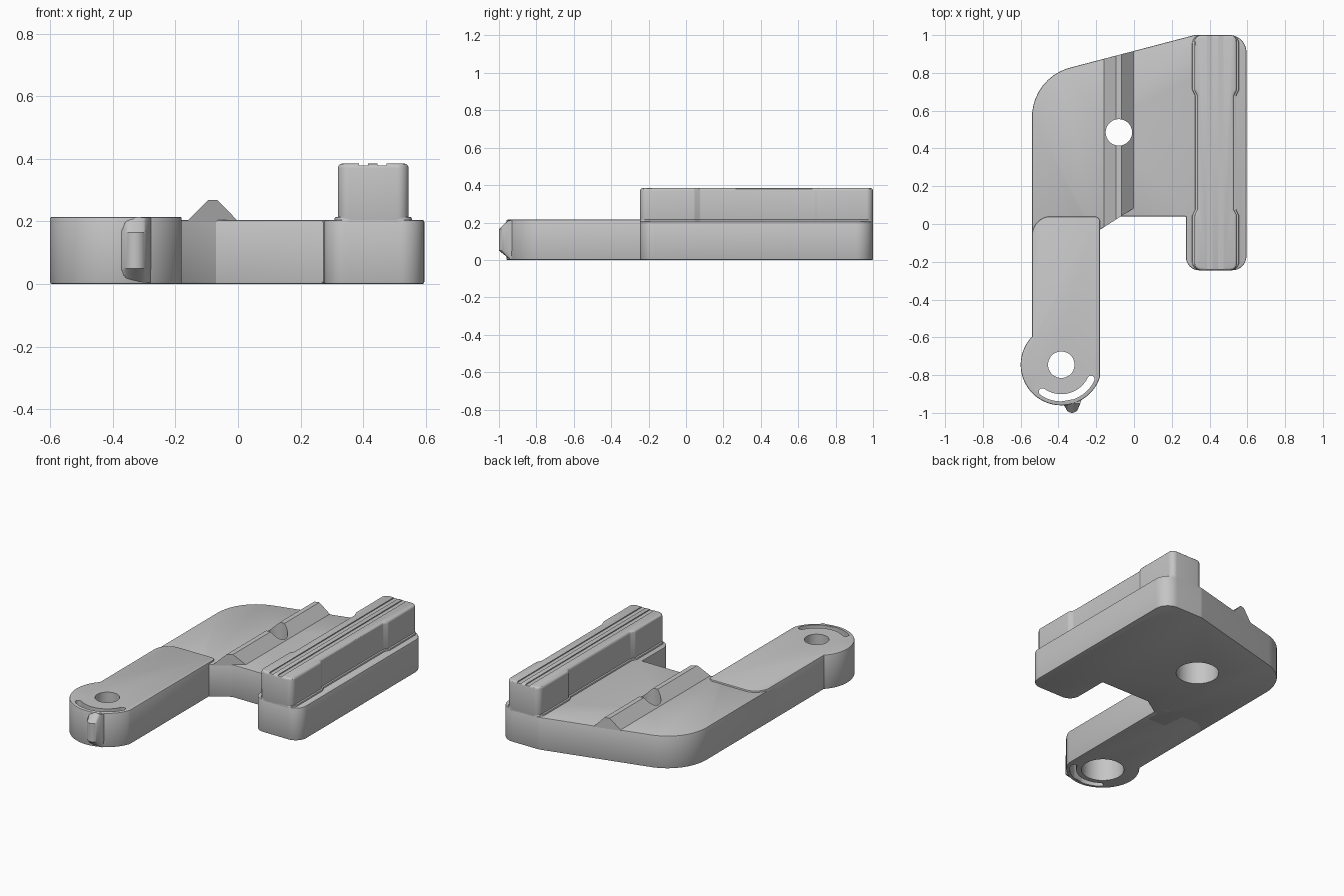
import bpy, bmesh, math
from mathutils import Vector

cube = bpy.data.objects.get("Cube")
if cube:
    bpy.data.objects.remove(cube, do_unlink=True)

grey = bpy.data.materials.new("plain grey")
grey.use_nodes = True
GREY = (0.56, 0.56, 0.56, 1)
grey.diffuse_color = GREY
grey.node_tree.nodes["Principled BSDF"].inputs["Base Color"].default_value = GREY


def arc(cx, cy, r, a0, a1, n):
    """Points on an arc, angles in degrees."""
    angles = [math.radians(a0 + (a1 - a0) * i / n) for i in range(n + 1)]
    return [(cx + r * math.cos(a), cy + r * math.sin(a)) for a in angles]


def circle(cx, cy, r):
    return arc(cx, cy, r, 0, 360, 48)[:-1]


def rounded(corners, n=10):
    """Closed outline from (x, y, radius) corners."""
    out = []
    for i, (x, y, r) in enumerate(corners):
        p = Vector((x, y))
        if r == 0:
            out.append((x, y))
            continue
        u = (Vector(corners[i - 1][:2]) - p).normalized()
        v = (Vector(corners[(i + 1) % len(corners)][:2]) - p).normalized()
        half = u.angle(v) / 2
        centre = p + (u + v).normalized() * (r / math.sin(half))
        a = p + u * (r / math.tan(half)) - centre
        b = p + v * (r / math.tan(half)) - centre
        for k in range(n + 1):
            d = a.lerp(b, k / n).normalized() * r
            out.append(tuple(centre + d))
    return out


def loft(name, rings):
    """Solid through matching rings of 3D points, capped at both ends."""
    bm = bmesh.new()
    rows = [[bm.verts.new(p) for p in ring] for ring in rings]
    bm.faces.new(rows[0])
    bm.faces.new(rows[-1])
    n = len(rows[0])
    for low, high in zip(rows, rows[1:]):
        for i in range(n):
            j = (i + 1) % n
            bm.faces.new((low[i], low[j], high[j], high[i]))
    bmesh.ops.recalc_face_normals(bm, faces=bm.faces)
    mesh = bpy.data.meshes.new(name)
    bm.to_mesh(mesh)
    bm.free()
    mesh.materials.append(grey)
    obj = bpy.data.objects.new(name, mesh)
    bpy.context.collection.objects.link(obj)
    return obj


def prism(name, outline, z0, z1):
    return loft(name, [[(x, y, z) for x, y in outline] for z in (z0, z1)])


def finish(obj, bevel=0, segments=2, cutters=()):
    """Soften the edges, cut the openings and shade smooth."""
    bpy.ops.object.select_all(action='DESELECT')
    bpy.context.view_layer.objects.active = obj
    obj.select_set(True)
    if bevel:
        mod = obj.modifiers.new("soft_edges", 'BEVEL')
        mod.width = bevel
        mod.segments = segments
        mod.limit_method = 'ANGLE'
        mod.angle_limit = math.radians(50)
        bpy.ops.object.modifier_apply(modifier=mod.name)
    for cutter in cutters:
        mod = obj.modifiers.new("cut", 'BOOLEAN')
        mod.operation = 'DIFFERENCE'
        mod.solver = 'EXACT'
        mod.object = cutter
        bpy.ops.object.modifier_apply(modifier=mod.name)
    bpy.ops.object.shade_smooth_by_angle(angle=math.radians(30))


cutters = []


def cutter(name, outline, z0, z1):
    obj = prism(name, outline, z0, z1)
    obj.hide_render = True
    cutters.append(obj)
    return obj


# Main plate with the through hole and its counterbore below
HX, HY = -0.08, 0.485
plate_hole = cutter("plate_hole_cutter", circle(HX, HY, 0.07), -0.1, 0.5)
plate_bore = cutter("plate_bore_cutter", circle(HX, HY, 0.125), -0.1, 0.15)
plate = prism("main_plate", rounded([
    (-0.54, -0.12, 0), (-0.2, -0.12, 0), (-0.2, -0.043, 0), (-0.07, 0.04, 0),
    (0.275, 0.04, 0), (0.275, -0.245, 0.07), (0.595, -0.245, 0.075),
    (0.595, 1.0, 0.09), (0.32, 1.0, 0.06), (-0.54, 0.775, 0.27)]), 0, 0.205)
finish(plate, 0.006, 2, [plate_bore, plate_hole])

# Trapezoid ridge, its ends following the slanted plate edges
profile = [(-0.165, 0.198), (-0.095, 0.268), (-0.065, 0.268), (0.003, 0.198)]
ridge = loft("ridge", [
    [(x, 0.04 + 0.64 * (x + 0.07), z) for x, z in profile],
    [(x, 1.0 + 0.262 * (x - 0.32), z) for x, z in profile]])
finish(ridge, cutters=[plate_hole])

# Arm with round end, pivot hole, counterbore and curved slot
AX, AY = -0.385, -0.745
arm_hole = cutter("arm_hole_cutter", circle(AX, AY, 0.07), -0.1, 0.5)
arm_bore = cutter("arm_bore_cutter", circle(AX, AY, 0.125), -0.1, 0.15)
slot_line = arc(AX, AY, 0.175, 235, 334, 1)
slot = cutter("slot_cutter",
              arc(AX, AY, 0.194, 235, 334, 24)
              + arc(*slot_line[1], 0.019, 334, 514, 8)[1:-1]
              + arc(AX, AY, 0.156, 334, 235, 24)
              + arc(*slot_line[0], 0.019, 55, 235, 8)[1:-1], -0.1, 0.5)
arm_top = rounded([(-0.18, -0.5, 0), (-0.18, 0.04, 0.03), (-0.54, 0.04, 0.1), (-0.54, -0.5, 0)])
arm = prism("arm", arc(AX, AY, 0.215, 136, 342, 40) + arm_top[1:-1], 0, 0.215)
finish(arm, 0.006, 2, [arm_bore, arm_hole, slot])

# Pointer on the arm end, chamfered at top and bottom
nub = [(-0.39, -0.94), (-0.37, -0.962)] + arc(-0.328, -0.965, 0.035, 195, 350, 10) \
    + [(-0.284, -0.95), (-0.275, -0.92)]
pointer = loft("pointer", [[(x, max(y, limit), z) for x, y in nub]
                           for z, limit in ((0.003, -0.942), (0.05, -1), (0.165, -1), (0.212, -0.95))])
finish(pointer)


# Waisted rail with a low foot and two shallow grooves on top
def rail_outline(grow, r):
    side = [(0.113, -0.245, r), (0.113, 0.045, 0.02), (0.098, 0.075, 0.02),
            (0.098, 0.68, 0.02), (0.113, 0.71, 0.02), (0.113, 1.0, r)]
    right = [(0.432 + w + grow, y, c) for w, y, c in side]
    left = [(0.432 - w - grow, y, c) for w, y, c in reversed(side)]
    return rounded(right + left, 6)


grooves = []
for x in (0.387, 0.445):
    strip = [(x, -0.4), (x + 0.029, -0.4), (x + 0.029, 1.2), (x, 1.2)]
    grooves.append(cutter("groove_cutter", strip, 0.379, 0.5))
rail = prism("rail", rail_outline(0, 0.035), 0.19, 0.385)
finish(rail, 0.014, 3, grooves)
foot = prism("rail_foot", rail_outline(0.011, 0.045), 0.19, 0.215)
finish(foot, 0.007)

for obj in cutters:
    bpy.data.objects.remove(obj, do_unlink=True)
